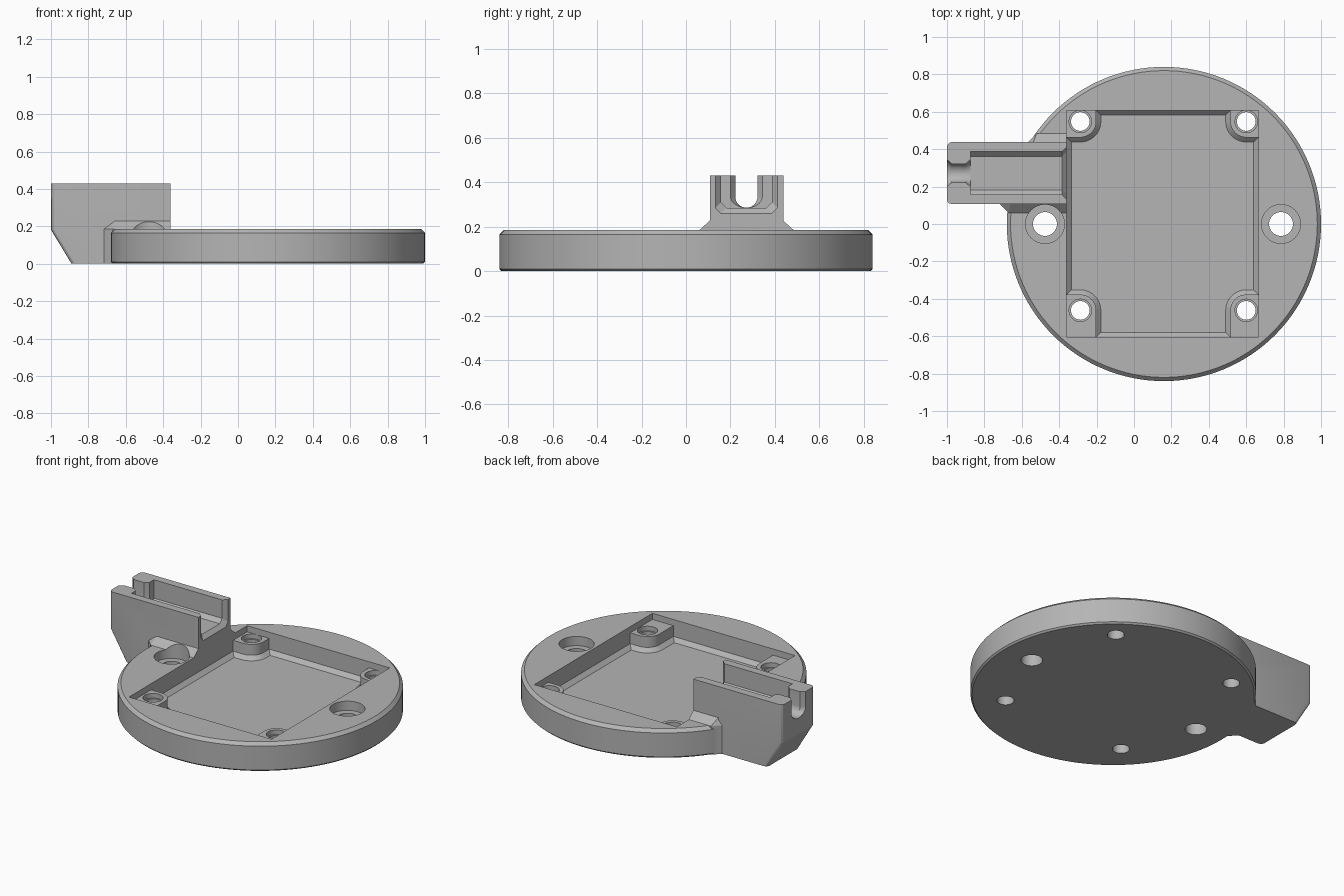
import bpy, bmesh
from math import sin, cos, pi, radians

if "Cube" in bpy.data.objects:
    bpy.data.objects.remove(bpy.data.objects["Cube"])

grey = bpy.data.materials.new("plain grey")
grey.use_nodes = True
grey.diffuse_color = (0.46, 0.46, 0.46, 1)
grey.node_tree.nodes["Principled BSDF"].inputs["Base Color"].default_value = (0.46, 0.46, 0.46, 1)


def loft(name, rings, bevel_rule=None):
    """Solid skinned through rings of equal point count, capped at both ends."""
    bm = bmesh.new()
    loops = [[bm.verts.new(p) for p in ring] for ring in rings]
    n = len(loops[0])
    for a, b in zip(loops, loops[1:]):
        for i in range(n):
            j = (i + 1) % n
            bm.faces.new((a[i], a[j], b[j], b[i]))
    bm.faces.new(loops[0])
    bm.faces.new(loops[-1])
    bmesh.ops.recalc_face_normals(bm, faces=bm.faces)
    if bevel_rule:
        edges = [e for e in bm.edges if bevel_rule(e)]
        bmesh.ops.bevel(bm, geom=edges, offset=0.025, segments=3, profile=0.5, affect='EDGES')
    mesh = bpy.data.meshes.new(name)
    bm.to_mesh(mesh)
    bm.free()
    mesh.materials.append(grey)
    obj = bpy.data.objects.new(name, mesh)
    bpy.context.collection.objects.link(obj)
    return obj


def turned(name, x, y, profile, n=48):
    """Solid of revolution about a vertical axis, from (radius, z) pairs."""
    return loft(name, [[(x + r * cos(2 * pi * i / n), y + r * sin(2 * pi * i / n), z)
                        for i in range(n)] for r, z in profile])


def combine(target, tool, operation):
    tool.hide_render = True
    mod = target.modifiers.new("combine", 'BOOLEAN')
    mod.operation, mod.solver, mod.object = operation, 'EXACT', tool
    bpy.context.view_layer.objects.active = target
    bpy.ops.object.modifier_apply(modifier=mod.name)
    bpy.data.objects.remove(tool)


# Round plate with chamfered rims
CX, R = 0.16, 0.84
plate = turned("round_base_with_arm", CX, 0,
               [(R - 0.01, 0), (R, 0.01), (R, 0.165), (R - 0.02, 0.185)], 128)

# Side arm with sloped underside, rounded at its outer end
side = [(-1, 0.43), (-0.34, 0.43), (-0.34, 0), (-0.89, 0), (-1, 0.182)]
arm = loft("side_arm", [[(x, y, z) for x, z in side] for y in (0.107, 0.438)],
           lambda e: all(v.co.x < -0.88 for v in e.verts)
           and abs(e.verts[0].co.y - e.verts[1].co.y) < 0.01
           and abs(e.verts[0].co.z - e.verts[1].co.z) > 0.01)
combine(plate, arm, 'UNION')

# Sloped flare joining arm and plate
foot = [(-0.72, 0.11), (-0.67, 0.06), (-0.34, 0.06), (-0.34, 0.485), (-0.52, 0.485), (-0.57, 0.435)]
head = [(-0.68, 0.15), (-0.66, 0.11), (-0.34, 0.11), (-0.34, 0.435), (-0.54, 0.435), (-0.56, 0.4)]
flare = loft("arm_flare", [[(x, y, z) for x, y in ring]
                           for ring, z in ((foot, 0), (foot, 0.185), (head, 0.23))])
combine(plate, flare, 'UNION')

# Square pocket, leaving a lowered post around each corner hole
X0, X1, Y0, Y1 = -0.36, 0.665, -0.605, 0.608
HOLES = [(0.6, 0.548), (-0.287, 0.548), (-0.287, -0.462), (0.6, -0.462)]
FLOOR, POST = 0.05, 0.145


def pocket_outline(z, inset, radius):
    walls = [(X1 - inset, None), (None, Y1 - inset), (X0 + inset, None), (None, Y0 + inset)]

    def on_wall(k, p):
        wx, wy = walls[k % 4]
        return (p[0] if wx is None else wx, p[1] if wy is None else wy, z)

    pts = []
    for k, (hx, hy) in enumerate(HOLES):
        arc = []
        for i in range(9):
            a = (k - 1) * pi / 2 - i / 8 * pi / 2
            arc.append((hx + radius * cos(a), hy + radius * sin(a), z))
        pts += [on_wall(k, arc[0])] + arc + [on_wall(k + 1, arc[-1])]
    return pts


lower = loft("pocket_cutter", [pocket_outline(FLOOR, 0.025, 0.11),
                               pocket_outline(FLOOR + 0.025, 0, 0.085),
                               pocket_outline(POST + 0.01, 0, 0.085)])
upper = loft("recess_cutter", [[(X0, Y0, z), (X1, Y0, z), (X1, Y1, z), (X0, Y1, z)]
                               for z in (POST, 0.6)])
combine(plate, lower, 'DIFFERENCE')
combine(plate, upper, 'DIFFERENCE')

# Corner screw holes and the two counterbored mounting holes
for hx, hy in HOLES:
    hole = turned("screw_cutter", hx, hy, [(0.05, -0.1), (0.05, 0.115), (0.06, 0.115), (0.06, 0.3)])
    combine(plate, hole, 'DIFFERENCE')
for hx in (-0.476, 0.786):
    hole = turned("mount_cutter", hx, 0, [(0.064, -0.1), (0.064, 0.125), (0.104, 0.125), (0.104, 0.5)])
    combine(plate, hole, 'DIFFERENCE')


# Open channel along the arm, widening at its inner mouth
def channel(x, grow=0):
    half, low = 0.115 + grow, 0.285 - grow
    profile = [(-half + 0.025, low), (half - 0.025, low), (half, low + 0.025),
               (half, 0.6), (-half, 0.6), (-half, low + 0.025)]
    return [(x, 0.272 + y, z) for y, z in profile]


combine(plate, loft("channel_cutter", [channel(-0.875), channel(-0.385), channel(-0.335, 0.05)]),
        'DIFFERENCE')


# U-shaped notch through the outer end wall, flared at both mouths
def notch(x, half):
    arc = [(pi + i / 16 * pi) for i in range(17)]
    pts = [(x, 0.272 + half * cos(a), 0.336 + 0.05 * sin(a)) for a in arc]
    return pts + [(x, 0.272 + half, 0.6), (x, 0.272 - half, 0.6)]


combine(plate, loft("notch_cutter", [notch(-1.02, 0.09), notch(-0.975, 0.05),
                                     notch(-0.9, 0.05), notch(-0.86, 0.085)]), 'DIFFERENCE')

# Smooth curved walls, keep the edges crisp
bpy.ops.object.select_all(action='DESELECT')
plate.select_set(True)
bpy.context.view_layer.objects.active = plate
bpy.ops.object.shade_smooth_by_angle(angle=radians(25))
